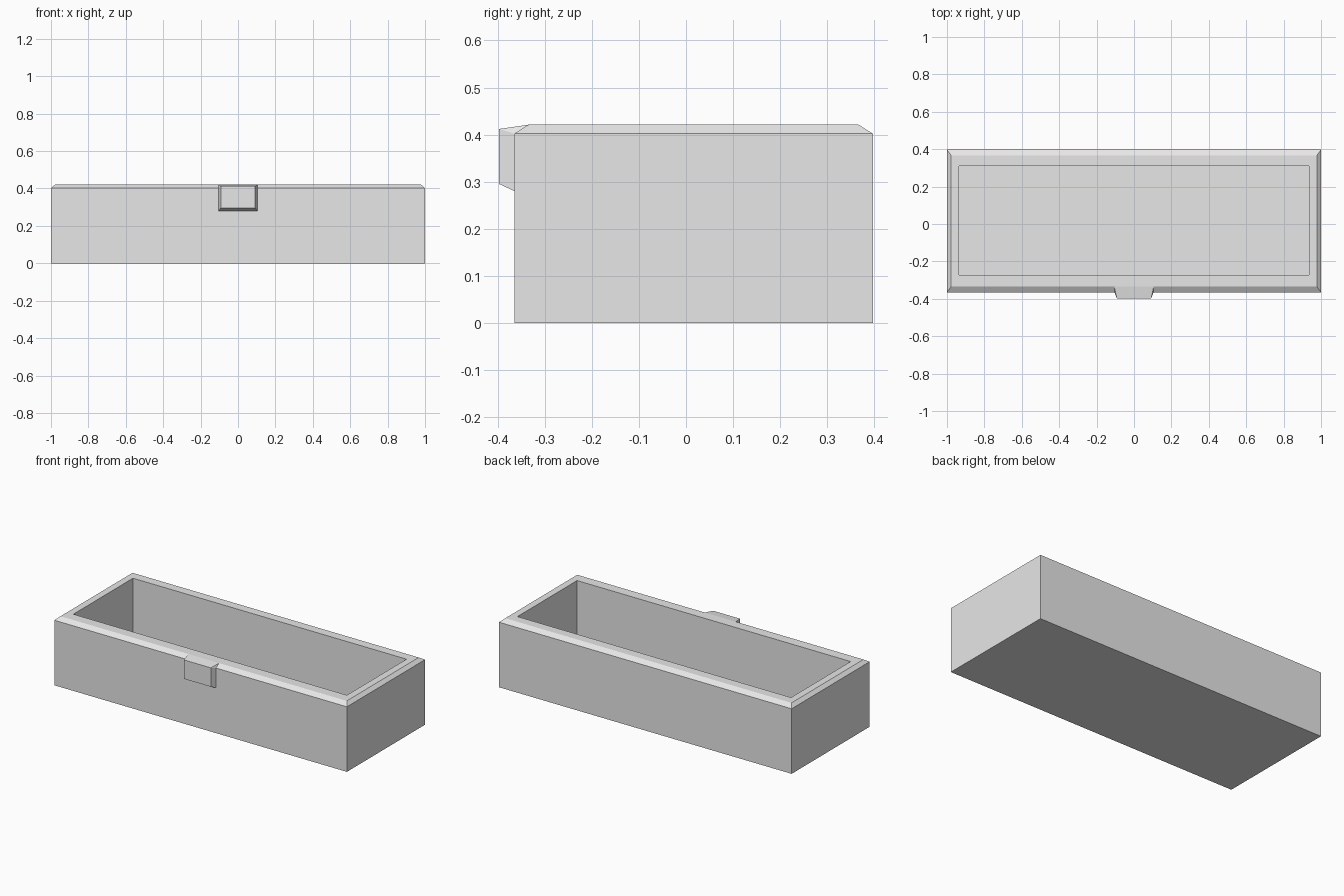
import bpy
import bmesh

cube = bpy.data.objects.get("Cube")
if cube:
    bpy.data.objects.remove(cube, do_unlink=True)

GREY = (0.8, 0.8, 0.8, 1)
grey = bpy.data.materials.new("plain_grey")
grey.use_nodes = True
grey.diffuse_color = GREY
grey.node_tree.nodes["Principled BSDF"].inputs["Base Color"].default_value = GREY


def make_object(name, bm):
    bmesh.ops.recalc_face_normals(bm, faces=bm.faces)
    mesh = bpy.data.meshes.new(name)
    bm.to_mesh(mesh)
    bm.free()
    mesh.materials.append(grey)
    obj = bpy.data.objects.new(name, mesh)
    bpy.context.collection.objects.link(obj)
    return obj


def bridge(bm, a, b):
    for i in range(len(a)):
        j = (i + 1) % len(a)
        bm.faces.new((a[i], a[j], b[j], b[i]))


# Open box: rectangular rings run up the outside, over the rim and down inside
FLOOR, SHOULDER, RIM = 0.04, 0.402, 0.421
OUTER, LIP, INNER = (1, -0.365, 0.397), (0.978, -0.335, 0.367), (0.935, -0.272, 0.31)
bm = bmesh.new()
rings = []
for (w, front, back), z in ((OUTER, 0), (OUTER, SHOULDER), (LIP, RIM),
                            (INNER, RIM), (INNER, FLOOR)):
    corners = ((-w, front), (w, front), (w, back), (-w, back))
    rings.append([bm.verts.new((x, y, z)) for x, y in corners])
for lower, upper in zip(rings, rings[1:]):
    bridge(bm, lower, upper)
bm.faces.new(rings[0])
bm.faces.new(rings[-1])
make_object("box_body", bm)

# Tapered catch wrapped over the front rim
profile = ((0.105, -0.335, RIM), (0.105, -0.365, SHOULDER), (0.105, -0.365, 0.28),
           (0.092, -0.397, 0.295), (0.092, -0.397, 0.412))
bm = bmesh.new()
sides = [[bm.verts.new((s * x, y, z)) for x, y, z in profile] for s in (-1, 1)]
bridge(bm, *sides)
for side in sides:
    bm.faces.new((side[0], side[1], side[4]))
    bm.faces.new(side[1:])
make_object("front_catch", bm)
